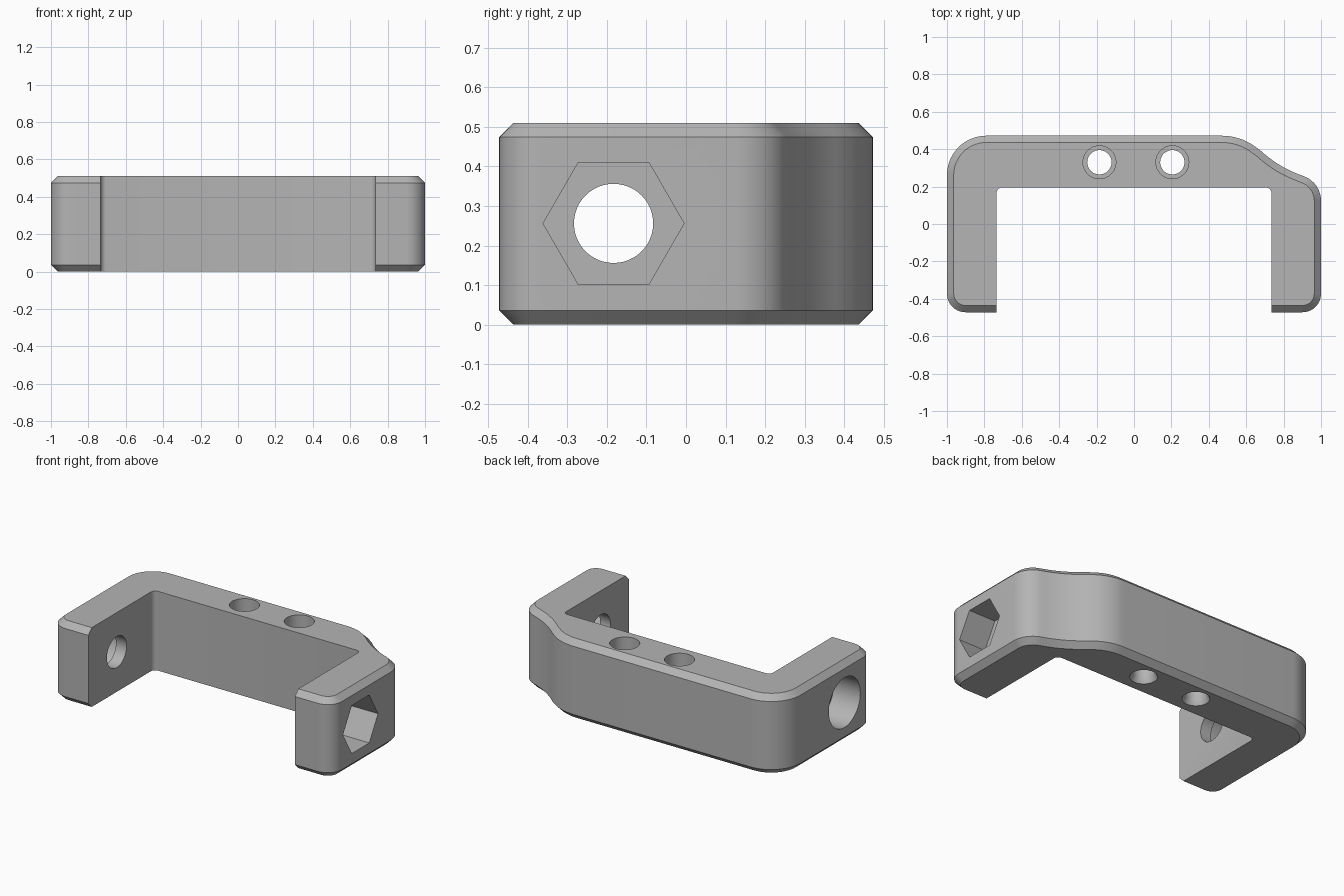
import bpy, bmesh
from math import cos, sin, pi, radians
from mathutils import Vector

cube = bpy.data.objects.get("Cube")
if cube:
    bpy.data.objects.remove(cube, do_unlink=True)

HEIGHT, CHAMFER, LEG_X, DEPTH = 0.51, 0.036, 0.735, 0.472

grey = bpy.data.materials.new("matte_grey")
grey.use_nodes = True
colour = (0.46, 0.46, 0.46, 1)
grey.diffuse_color = colour
grey.node_tree.nodes["Principled BSDF"].inputs["Base Color"].default_value = colour


def arc(cx, cy, r, start, end, n=10):
    angles = [radians(start + (end - start) * i / n) for i in range(n + 1)]
    return [Vector((cx + r * cos(a), cy + r * sin(a))) for a in angles]


def inset(chain, d):
    """Move an open chain inward, mitring each corner."""
    normals = []
    for a, b in zip(chain, chain[1:]):
        t = (b - a).normalized()
        normals.append(Vector((-t.y, t.x)))
    result = []
    for i, p in enumerate(chain):
        before, after = normals[max(i - 1, 0)], normals[min(i, len(normals) - 1)]
        m = (before + after).normalized()
        result.append(p + m * d / m.dot(after))
    return result


def loft(name, rings):
    """Closed solid through matching rings of 3D points."""
    bm = bmesh.new()
    loops = [[bm.verts.new(p) for p in ring] for ring in rings]
    n = len(loops[0])
    for low, high in zip(loops, loops[1:]):
        for i in range(n):
            j = (i + 1) % n
            bm.faces.new((low[i], low[j], high[j], high[i]))
    bm.faces.new(loops[0][::-1])
    bm.faces.new(loops[-1])
    bmesh.ops.recalc_face_normals(bm, faces=bm.faces)
    mesh = bpy.data.meshes.new(name)
    bm.to_mesh(mesh)
    bm.free()
    obj = bpy.data.objects.new(name, mesh)
    bpy.context.collection.objects.link(obj)
    return obj


# Outer outline, with the S-shaped shoulder on one side
raw = [Vector((LEG_X, -DEPTH))]
raw += arc(0.9, 0.1 - DEPTH, 0.1, -90, 0)
raw += arc(0.86, 0.124, 0.14, 0, 71.4)
raw += arc(1.107, 0.858, 0.634, 251.4, 227)
raw += arc(0.47, DEPTH - 0.3, 0.3, 47, 90)
raw += arc(-0.79, DEPTH - 0.21, 0.21, 90, 180, 14)
raw += arc(-0.9, 0.1 - DEPTH, 0.1, 180, 270)
raw.append(Vector((-LEG_X, -DEPTH)))
outer = [raw[0]]
for p in raw[1:]:
    if (p - outer[-1]).length > 0.008:
        outer.append(p)

# Inner outline, straight through the height
inner = arc(-LEG_X + 0.03, 0.165, 0.03, 180, 90, 5) + arc(LEG_X - 0.03, 0.165, 0.03, 90, 0, 5)

# Bracket body with chamfered outer rims
levels = [(0, CHAMFER), (CHAMFER, 0), (HEIGHT - CHAMFER, 0), (HEIGHT, CHAMFER)]
rings = [[(p.x, p.y, z) for p in inset(outer, d) + inner] for z, d in levels]
bracket = loft("bracket", rings)
bracket.data.materials.append(grey)


def drill(name, axis, centre, stations, sides=48):
    """Cut a stepped bore; stations are (position along axis, radius)."""
    rings = []
    for t, r in stations:
        ring = []
        for i in range(sides):
            u, v = r * cos(2 * pi * i / sides), r * sin(2 * pi * i / sides)
            if axis == "x":
                ring.append((t, centre[0] + u, centre[1] + v))
            else:
                ring.append((centre[0] + u, centre[1] + v, t))
        rings.append(ring)
    cutter = loft(name, rings)
    cutter.hide_render = True
    mod = bracket.modifiers.new(name, "BOOLEAN")
    mod.operation, mod.solver, mod.object = "DIFFERENCE", "EXACT", cutter
    bpy.context.view_layer.objects.active = bracket
    bpy.ops.object.modifier_apply(modifier=name)
    bpy.data.objects.remove(cutter, do_unlink=True)


# Two vertical screw holes, counterbored from above, eased below
for x in (-0.185, 0.205):
    drill("screw_hole", "z", (x, 0.33),
          [(-0.01, 0.085), (0.03, 0.065), (0.09, 0.065), (0.09, 0.088), (0.6, 0.088)])

# Cross bolt: round head recess on one leg, hexagonal nut pocket on the other
bolt = (-0.183, 0.256)
drill("bolt_head_recess", "x", bolt, [(-1.1, 0.16), (-0.81, 0.16), (-0.81, 0.1), (-0.6, 0.1)])
drill("nut_pocket", "x", bolt, [(0.81, 0.178), (1.1, 0.178)], 6)
drill("bolt_hole", "x", bolt, [(0.6, 0.1), (0.9, 0.1)])

# Smooth curved walls, crisp edges
bpy.ops.object.select_all(action="DESELECT")
bracket.select_set(True)
bpy.context.view_layer.objects.active = bracket
bpy.ops.object.shade_smooth_by_angle(angle=radians(30))
